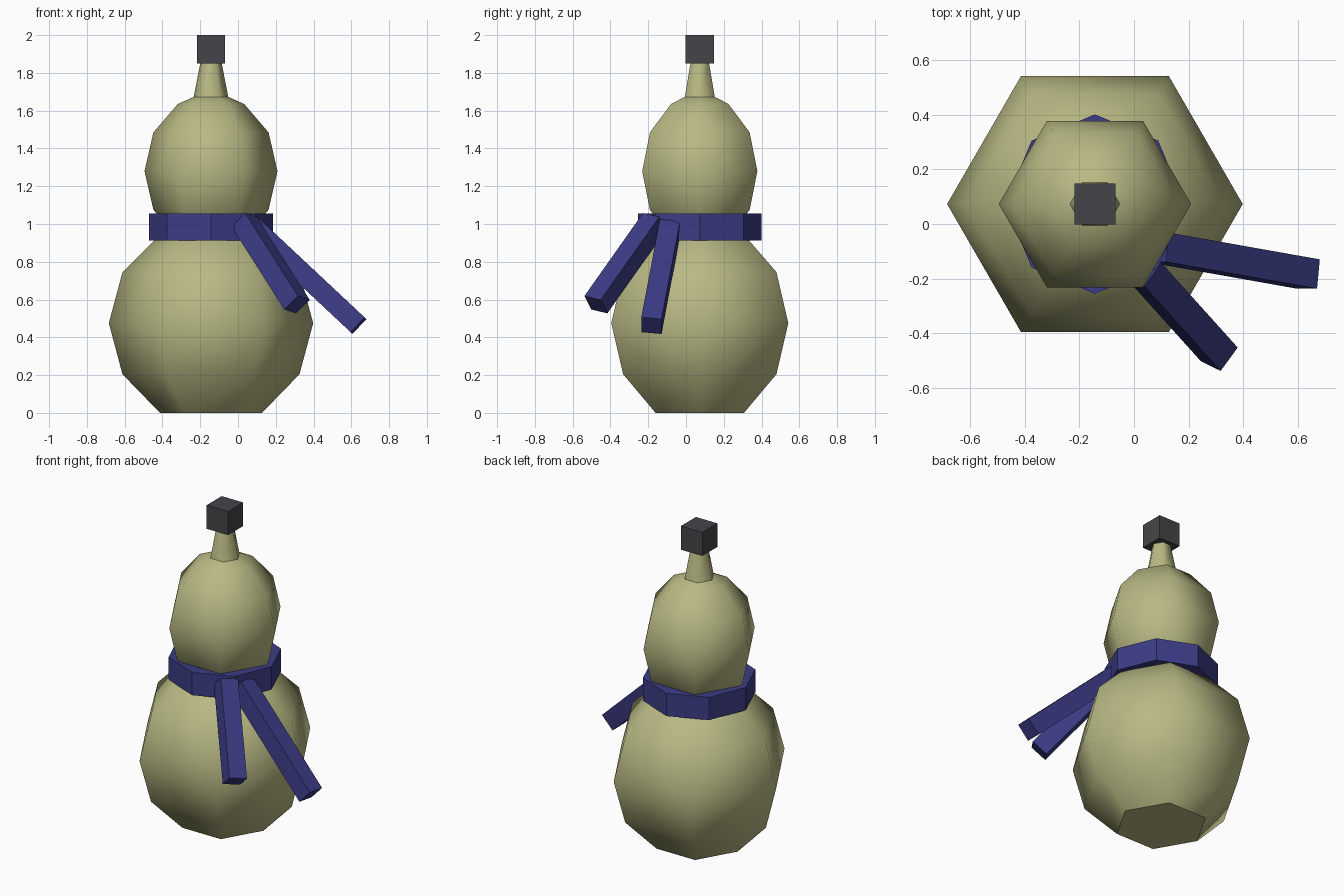
import bpy, bmesh
from math import sin, cos, pi, radians
from mathutils import Vector

if "Cube" in bpy.data.objects:
    bpy.data.objects.remove(bpy.data.objects["Cube"])

CX, CY = -0.143, 0.073  # vertical axis of the figure


def material(name, rgb):
    m = bpy.data.materials.new(name)
    m.diffuse_color = (*rgb, 1)
    m.use_nodes = True
    m.node_tree.nodes["Principled BSDF"].inputs["Base Color"].default_value = m.diffuse_color
    return m


OLIVE = material("olive", (0.48, 0.48, 0.23))
BLUE = material("blue", (0.045, 0.045, 0.24))
DARK = material("dark_grey", (0.06, 0.06, 0.068))


def finish(name, bm, mat):
    bmesh.ops.recalc_face_normals(bm, faces=bm.faces[:])
    me = bpy.data.meshes.new(name)
    bm.to_mesh(me)
    bm.free()
    me.materials.append(mat)
    ob = bpy.data.objects.new(name, me)
    bpy.context.collection.objects.link(ob)
    return ob


def lathe(name, profile, sides, mat, smooth):
    """Stack rings of (radius, z) round the axis; the ends are flat caps."""
    bm = bmesh.new()
    rings = [[bm.verts.new((CX + r * cos(2 * pi * i / sides),
                            CY + r * sin(2 * pi * i / sides), z))
              for i in range(sides)] for r, z in profile]
    for a, b in zip(rings, rings[1:]):
        for i in range(sides):
            j = (i + 1) % sides
            f = bm.faces.new((a[i], a[j], b[j], b[i]))
            f.smooth = smooth
    for cap in (rings[0], rings[-1]):
        f = bm.faces.new(cap)
        for e in f.edges:
            e.smooth = False
    return finish(name, bm, mat)


def ball(radius, height, z):
    """Rings of a six-sided ball at 30 degree steps."""
    return [(radius * cos(radians(a)), z + height * sin(radians(a)))
            for a in (-60, -30, 0, 30, 60)]


def beam(name, start, end, side, mat, size=0.108):
    """Square bar between two points, one face direction given by side."""
    start, end = Vector(start), Vector(end)
    d = (end - start).normalized()
    w = Vector(side)
    w = (w - d * w.dot(d)).normalized()
    t = d.cross(w)
    bm = bmesh.new()
    bmesh.ops.create_cube(bm, size=1)
    for v in bm.verts:
        p = v.co.copy()
        v.co = ((start + end) / 2 + w * p.x * size + t * p.y * size
                + d * p.z * (end - start).length)
    return finish(name, bm, mat)


# gourd-like body and head
body = ball(0.541, 0.541, 0.475)
body[0] = (0.27, 0.0)
lathe("body", body + [(0.02, 1.01)], 6, OLIVE, True)
lathe("head", ball(0.352, 0.41, 1.28) + [(0.092, 1.673)], 6, OLIVE, True)

# tapering stem and block on top
lathe("stem", [(0.092, 1.67), (0.055, 1.86)], 6, OLIVE, True)
beam("top_block", (CX, CY, 1.85), (CX, CY, 2.0), (1, 0, 0), DARK, 0.15)

# scarf: eight-sided band and two hanging tails
lathe("scarf_band", [(0.328, 0.912), (0.328, 1.056)], 8, BLUE, False)
beam("scarf_tail_right", (0.085, -0.085, 0.98), (0.638, -0.183, 0.462),
     (0, 1, 0), BLUE)
beam("scarf_tail_front", (0.033, -0.167, 1.012), (0.312, -0.477, 0.573),
     (0.062, 0.086, -0.02), BLUE)
